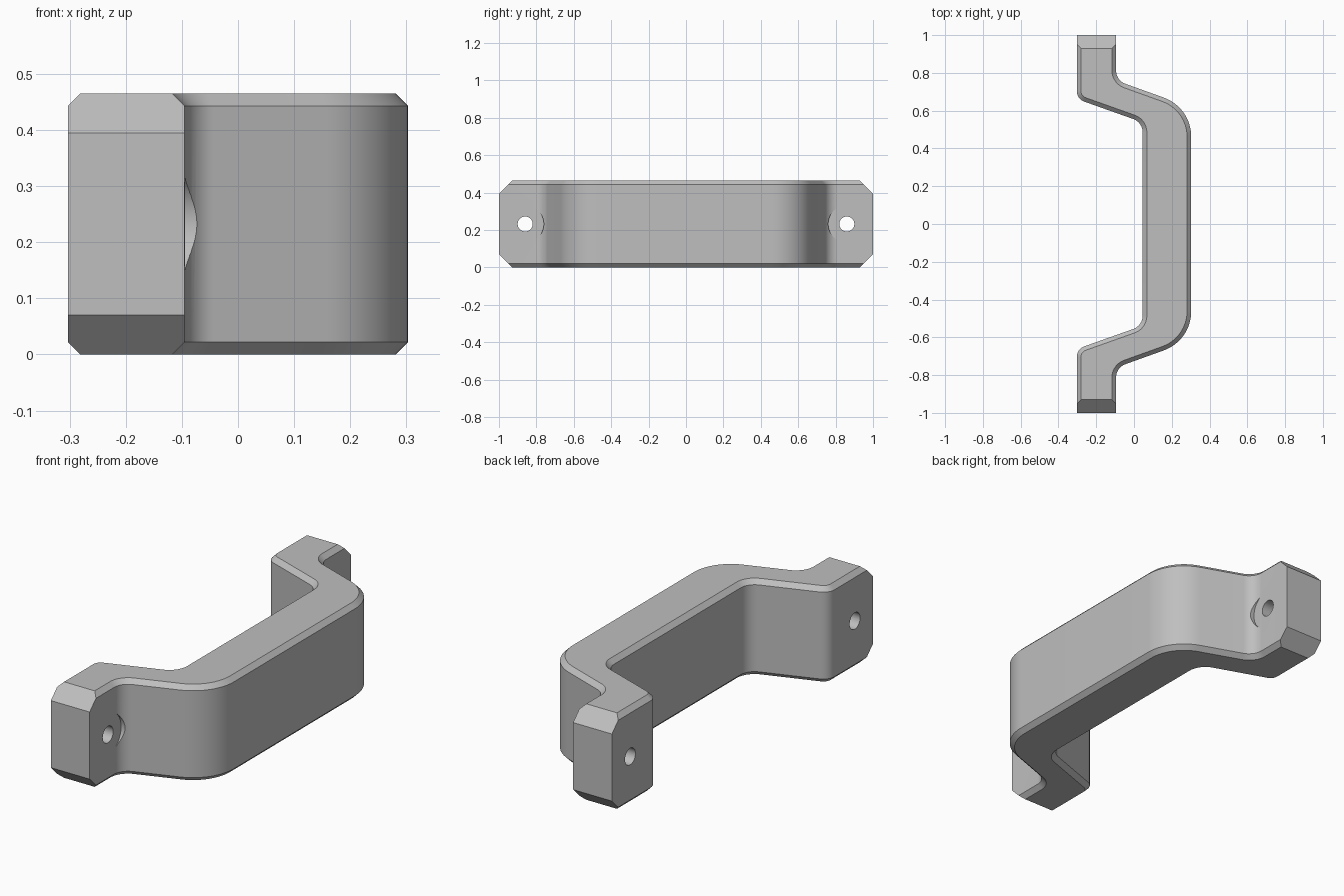
import bpy, bmesh, math
from mathutils import Vector, Matrix

cube = bpy.data.objects.get("Cube")
if cube:
    bpy.data.objects.remove(cube, do_unlink=True)

HEIGHT, MID = 0.465, 0.2325
FOOT_FACE = -0.095

grey = bpy.data.materials.new("plain grey")
grey.use_nodes = True
grey.diffuse_color = (0.52, 0.52, 0.52, 1)
grey.node_tree.nodes["Principled BSDF"].inputs["Base Color"].default_value = grey.diffuse_color


def make_object(name, bm):
    bmesh.ops.recalc_face_normals(bm, faces=bm.faces)
    mesh = bpy.data.meshes.new(name)
    bm.to_mesh(mesh)
    bm.free()
    mesh.materials.append(grey)
    obj = bpy.data.objects.new(name, mesh)
    bpy.context.collection.objects.link(obj)
    return obj


def prism(points, depth):
    """Extrude a closed loop of points along a vector."""
    bm = bmesh.new()
    face = bm.faces.new([bm.verts.new(p) for p in points])
    ext = bmesh.ops.extrude_face_region(bm, geom=[face])
    verts = [g for g in ext["geom"] if isinstance(g, bmesh.types.BMVert)]
    bmesh.ops.translate(bm, verts=verts, vec=depth)
    return bm


def fillet(before, corner, after, radius, steps):
    """Arc of points that rounds one corner of a path."""
    if radius == 0:
        return [corner]
    a, b = (before - corner).normalized(), (after - corner).normalized()
    half = a.angle(b) / 2
    centre = corner + (a + b).normalized() * radius / math.sin(half)
    start = corner + a * radius / math.tan(half) - centre
    end = corner + b * radius / math.tan(half) - centre
    sweep = math.pi - 2 * half
    return [centre + (start * math.sin(sweep * (1 - i / steps))
                      + end * math.sin(sweep * i / steps)) / math.sin(sweep)
            for i in range(steps + 1)]


def apply_boolean(obj, cutter, operation):
    mod = obj.modifiers.new("cut", 'BOOLEAN')
    mod.object, mod.operation, mod.solver = cutter, operation, 'EXACT'
    bpy.context.view_layer.objects.active = obj
    bpy.ops.object.modifier_apply(modifier=mod.name)
    bpy.data.objects.remove(cutter, do_unlink=True)


# Handle outline: x, y, corner radius; the ends run long and are trimmed later
outer = [(FOOT_FACE, 1.2, 0), (FOOT_FACE, 0.76, 0.075), (0.303, 0.617, 0.22)]
inner = [(0.046, 0.538, 0.075), (-0.303, 0.662, 0.06), (-0.303, 1.2, 0)]


def mirrored(side):
    return [(x, -y, r) for x, y, r in reversed(side)]


corners = outer + mirrored(outer) + mirrored(inner) + inner
outline = []
for i, (x, y, r) in enumerate(corners):
    before, after = corners[i - 1], corners[(i + 1) % len(corners)]
    outline += fillet(Vector(before[:2]), Vector((x, y)), Vector(after[:2]), r,
                      16 if r > 0.1 else 10)

# Body with chamfered top and bottom rims
bm = prism([p.to_3d() for p in outline], (0, 0, HEIGHT))
rims = [e for e in bm.edges if abs(e.verts[0].co.z - e.verts[1].co.z) < 0.001]
bmesh.ops.bevel(bm, geom=rims, offset=0.022, segments=1, affect='EDGES')
handle = make_object("pull_handle", bm)

# Trim the feet to length with sloped top and bottom ends
end = [(0.8, HEIGHT + 0.13), (1, HEIGHT - 0.07), (1, 0.07), (0.8, -0.13)]
loop = end + [(-y, z) for y, z in reversed(end)]
trim = make_object("end_trim", prism([(-0.6, y, z) for y, z in loop], (1.2, 0, 0)))
apply_boolean(handle, trim, 'INTERSECT')


# Screw holes and the round clearance cut into each foot fillet
def cylinder(name, radius, x0, x1, y):
    bm = bmesh.new()
    place = Matrix.Translation(((x0 + x1) / 2, y, MID)) @ Matrix.Rotation(math.pi / 2, 4, 'Y')
    bmesh.ops.create_cone(bm, cap_ends=True, segments=48, radius1=radius,
                          radius2=radius, depth=x1 - x0, matrix=place)
    return make_object(name, bm)


for side in (-1, 1):
    apply_boolean(handle, cylinder("clearance", 0.1, FOOT_FACE + 0.0005, 0.1, side * 0.86), 'DIFFERENCE')
    apply_boolean(handle, cylinder("screw_hole", 0.04, -0.5, 0.1, side * 0.86), 'DIFFERENCE')

# Smooth curves, crisp chamfers
bpy.ops.object.select_all(action='DESELECT')
handle.select_set(True)
bpy.context.view_layer.objects.active = handle
bpy.ops.object.shade_smooth_by_angle(angle=math.radians(25))
